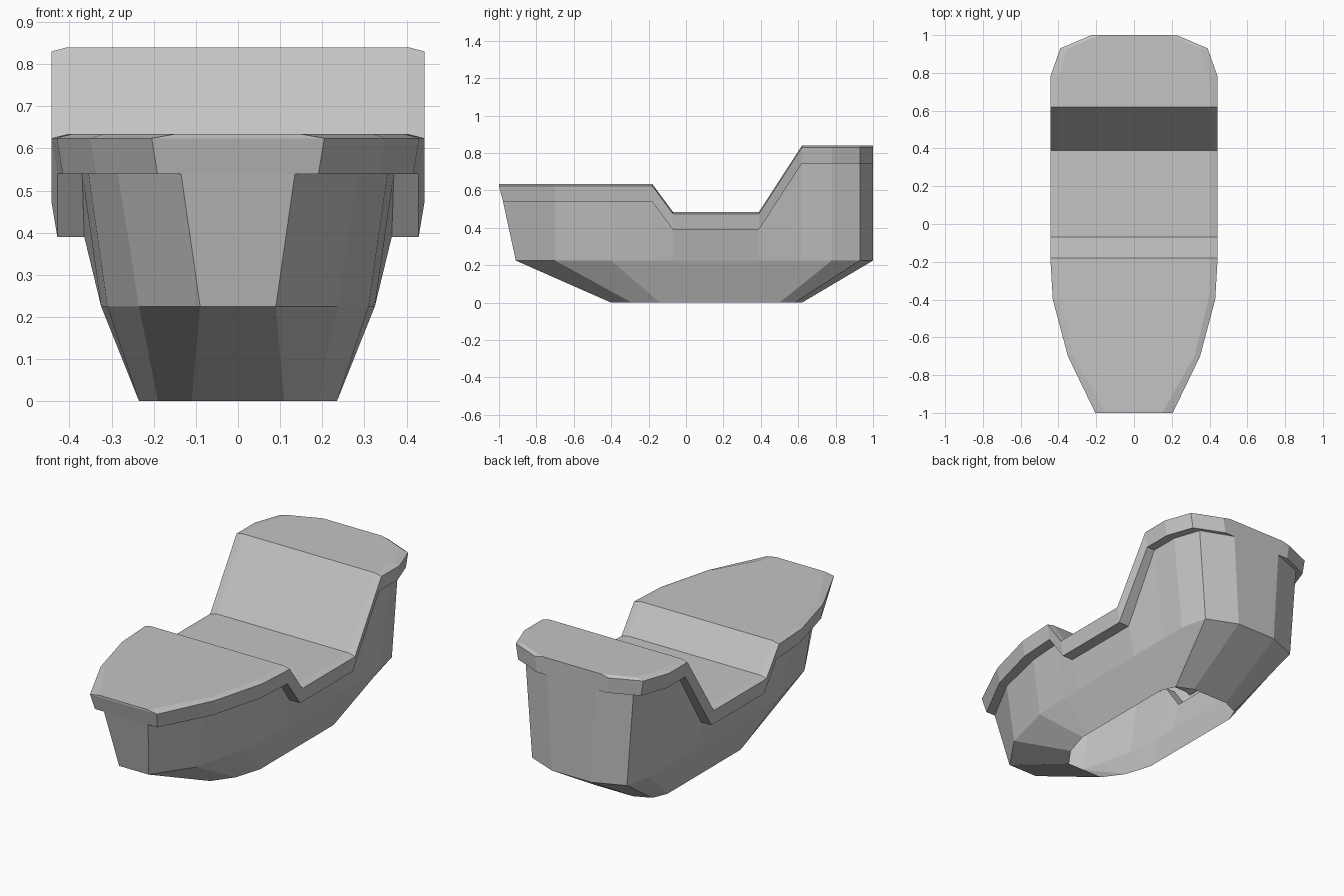
import bpy
import bmesh

cube = bpy.data.objects.get("Cube")
if cube:
    bpy.data.objects.remove(cube)

grey = bpy.data.materials.new("hull grey")
grey.use_nodes = True
grey.diffuse_color = (0.55, 0.55, 0.55, 1)
bsdf = next(n for n in grey.node_tree.nodes if n.type == 'BSDF_PRINCIPLED')
bsdf.inputs["Base Color"].default_value = grey.diffuse_color

# Stations from bow to stern: length positions and the stepped sheer height
Y = [-1, -.7, -.4, -.18, -.07, .39, .62, .78, .93, 1]
SHEER = [.634] * 4 + [.485] * 2 + [.84] * 4

# Half widths at each level
DECK_W = [.15, .32, .395, .405, .405, .405, .405, .40, .35, .18]
RIM_W = [.205, .35, .43, .443, .443, .443, .443, .443, .39, .225]
HULL_W = [.135, .285, .355, .37, .365, .365, .38, .38, .33, .15]
CHINE_W = [.09, .235, .31, .325, .325, .325, .325, .325, .29, .12]
KEEL_W = [.11, .19, .235, .235, .235, .235, .235, .235, .20, .11]
KEEL_Y = [-.4, -.29, -.14, -.1, -.05, .39, .47, .5, .58, .62]


def level(widths, ys, zs):
    """One half outline running from bow to stern."""
    return list(zip(widths, ys, zs))


def raked(bow):
    return [bow] + Y[1:]


def drop(d):
    return [z - d for z in SHEER]


deck = level(DECK_W, Y, SHEER)
rim_top = level(RIM_W, Y, drop(.01))
rim_low = level([w - .014 for w in RIM_W], raked(-.978), drop(.095))
hull_top = level(HULL_W, raked(-.978), drop(.095))
chine = level(CHINE_W, raked(-.91), [.225] * len(Y))
keel = level(KEEL_W, KEEL_Y, [0] * len(Y))


def build(name, levels, deck_cap=False):
    """Loft the levels on both sides and join them across bow and stern."""
    bm = bmesh.new()
    sides = [[[bm.verts.new((s * x, y, z)) for x, y, z in lv] for lv in levels]
             for s in (1, -1)]
    for side in sides:
        for a, b in zip(side, side[1:]):
            for i in range(len(Y) - 1):
                bm.faces.new((a[i], a[i + 1], b[i + 1], b[i]))
    left, right = sides
    for k in range(len(levels) - 1):
        for e in (0, -1):
            bm.faces.new((left[k][e], left[k + 1][e], right[k + 1][e], right[k][e]))
    if deck_cap:
        for i in range(len(Y) - 1):
            bm.faces.new((left[0][i], left[0][i + 1], right[0][i + 1], right[0][i]))
    bmesh.ops.remove_doubles(bm, verts=bm.verts, dist=1e-5)
    bmesh.ops.dissolve_degenerate(bm, edges=bm.edges, dist=1e-5)
    bmesh.ops.recalc_face_normals(bm, faces=bm.faces)
    mesh = bpy.data.meshes.new(name)
    bm.to_mesh(mesh)
    bm.free()
    mesh.materials.append(grey)
    obj = bpy.data.objects.new(name, mesh)
    bpy.context.collection.objects.link(obj)
    return obj


# Open-bottomed hull with overhanging rim and stepped deck in one shell
build("boat_hull", [deck, rim_top, rim_low, hull_top, chine, keel], deck_cap=True)
